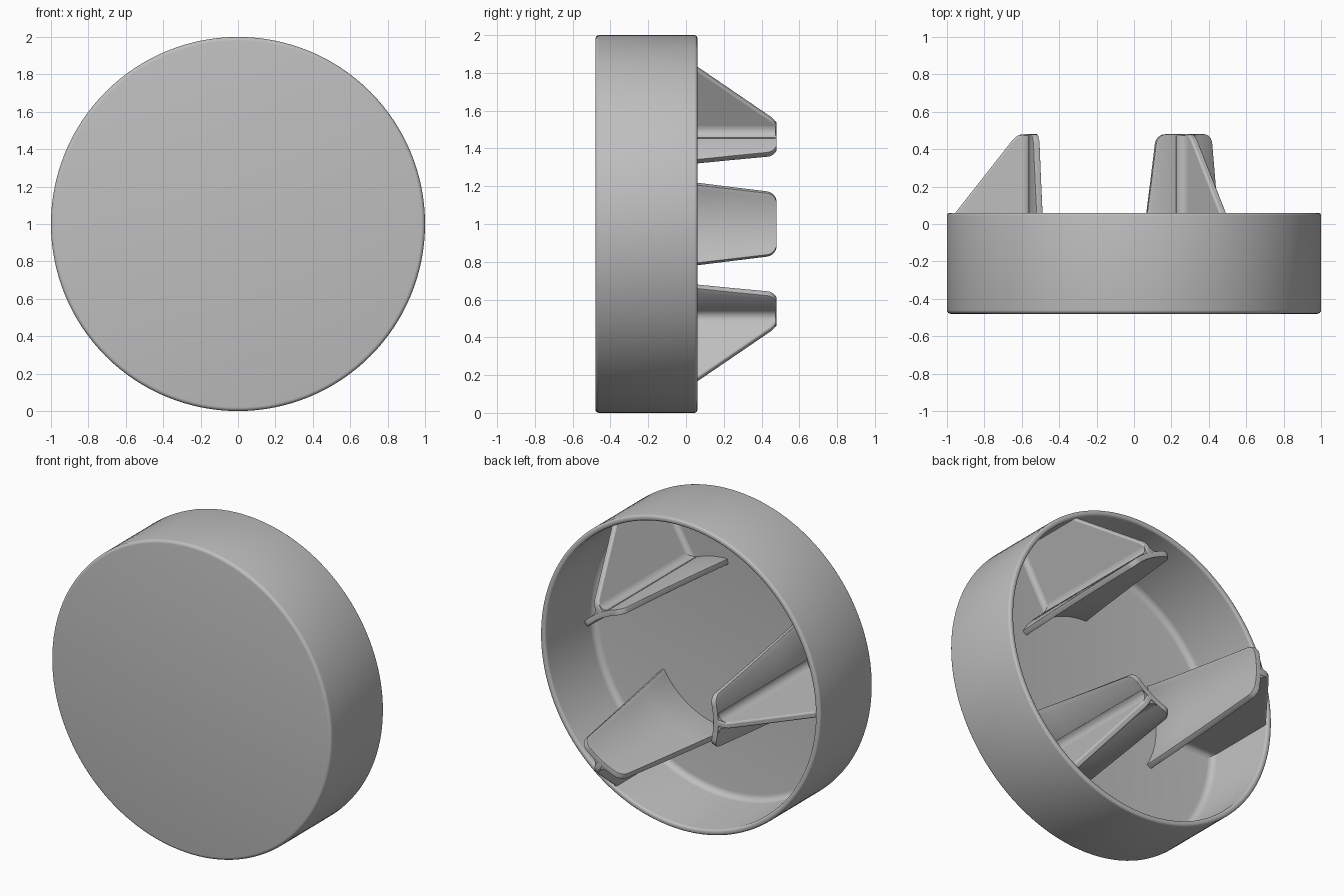
import bpy, bmesh, math
from math import sin, cos, pi, sqrt, asin
from mathutils import Matrix, Vector

cube = bpy.data.objects.get("Cube")
if cube:
    bpy.data.objects.remove(cube, do_unlink=True)

grey = bpy.data.materials.new("grey_plastic")
grey.use_nodes = True
colour = (0.52, 0.52, 0.52, 1)
grey.diffuse_color = colour
grey.node_tree.nodes["Principled BSDF"].inputs["Base Color"].default_value = colour

FRONT, RIM, TIP, FLOOR = -0.48, 0.06, 0.48, -0.43
PLATE_R, PLATE_T, RIB_T = 0.53, 0.035, 0.04


def finish(name, bm, angle=0.0, bevel=0.0, solid=0.0):
    """Turn a bmesh into an object, spun about the cap's axis."""
    bmesh.ops.recalc_face_normals(bm, faces=bm.faces)
    mesh = bpy.data.meshes.new(name)
    bm.to_mesh(mesh)
    bm.free()
    mesh.materials.append(grey)
    obj = bpy.data.objects.new(name, mesh)
    bpy.context.collection.objects.link(obj)
    obj.matrix_world = Matrix.Translation((0, 0, 1)) @ Matrix.Rotation(-angle, 4, 'Y')
    if solid:
        m = obj.modifiers.new("thickness", 'SOLIDIFY')
        m.thickness, m.offset = solid, 0
    if bevel:
        m = obj.modifiers.new("rounding", 'BEVEL')
        m.width, m.segments, m.limit_method = bevel, 3, 'ANGLE'
        m.angle_limit = math.radians(40)
    bpy.ops.object.select_all(action='DESELECT')
    obj.select_set(True)
    bpy.context.view_layer.objects.active = obj
    bpy.ops.object.shade_smooth_by_angle(angle=math.radians(40))
    return obj


def arc(cx, cy, r, start, end, n=5):
    """Points along a circular arc, angles in degrees."""
    angles = [math.radians(start + (end - start) * i / n) for i in range(n + 1)]
    return [(cx + r * cos(a), cy + r * sin(a)) for a in angles]


def prism(points, offset):
    """Extrude a flat polygon along an offset."""
    bm = bmesh.new()
    face = bm.faces.new([bm.verts.new(p) for p in points])
    extruded = bmesh.ops.extrude_face_region(bm, geom=[face])
    verts = [g for g in extruded["geom"] if isinstance(g, bmesh.types.BMVert)]
    bmesh.ops.translate(bm, verts=verts, vec=offset)
    return bm


def cap_body():
    """Round cap, lathed about the y axis."""
    profile = [(0, FRONT)]
    profile += arc(0.98, FRONT + 0.02, 0.02, -90, 0, 4)
    profile += arc(0.985, RIM - 0.015, 0.015, 0, 90, 4)
    profile += arc(0.978, RIM - 0.015, 0.015, 90, 180, 4)
    profile += arc(0.923, FLOOR + 0.04, 0.04, 0, -90, 5)
    profile += [(0, FLOOR)]
    bm = bmesh.new()
    verts = [bm.verts.new((r, y, 0)) for r, y in profile]
    edges = [bm.edges.new(pair) for pair in zip(verts, verts[1:])]
    bmesh.ops.spin(bm, geom=verts + edges, cent=(0, 0, 0), axis=(0, 1, 0),
                   angle=2 * pi, steps=128, use_duplicate=False)
    bmesh.ops.remove_doubles(bm, verts=bm.verts, dist=0.0001)
    finish("cap_body", bm)


def half_width(y, corner=0.05):
    """Tapered clip width with rounded tip corners."""
    w = 0.162 + 0.12 * (TIP - y)
    d = max(0, y - (TIP - corner))
    return w - corner + sqrt(max(0, corner ** 2 - d ** 2))


def clip(label, angle):
    # Curved plate following a circle around the axis
    rows = [FLOOR - 0.02, -0.2, RIM, 0.25]
    rows += [TIP - 0.05 + 0.05 * sin(i * pi / 12) for i in range(7)]
    cols, bm, grid = 16, bmesh.new(), []
    mid = PLATE_R + PLATE_T / 2
    for y in rows:
        span = asin(half_width(y) / mid)
        turns = [span * (2 * i / cols - 1) for i in range(cols + 1)]
        grid.append([bm.verts.new((mid * cos(a), y, mid * sin(a))) for a in turns])
    for low, high in zip(grid, grid[1:]):
        for i in range(cols):
            bm.faces.new((low[i], low[i + 1], high[i + 1], high[i]))
    finish(label + "_clip_plate", bm, angle, bevel=0.01, solid=PLATE_T)

    # Radial rib sloping from the clip tip to the wall
    start = PLATE_R + 0.015
    a, b, c = Vector((0.59, TIP)), Vector((0.63, TIP)), Vector((0.66, TIP - 0.045))
    bend = [a.lerp(b, t / 5).lerp(b.lerp(c, t / 5), t / 5) for t in range(6)]
    outline = [(start, FLOOR - 0.02), (0.975, FLOOR - 0.02), (0.975, RIM - 0.02),
               (0.955, RIM)] + [tuple(p) for p in reversed(bend)] + [(start, TIP)]
    bm = prism([(r, y, -RIB_T / 2) for r, y in outline], (0, 0, RIB_T))
    finish(label + "_clip_rib", bm, angle, bevel=0.01)

    # Concave fillet where rib and plate join
    f, back, edge = 0.045, PLATE_R + PLATE_T, RIB_T / 2
    side = arc(back + f, edge + f, f, 180, 270, 6)
    shape = [(back - 0.01, edge + f)] + side
    shape += [(r, -t) for r, t in reversed(shape)]
    bm = prism([(r, FLOOR - 0.02, t) for r, t in shape], (0, TIP - 0.006 - FLOOR + 0.02, 0))
    finish(label + "_clip_fillet", bm, angle)

    # Soft foot where the rib meets the floor
    f = 0.03
    foot = [(edge + f, FLOOR - 0.01)] + arc(edge + f, FLOOR + f, f, 270, 180, 5)
    foot += [(-t, y) for t, y in reversed(foot)]
    bm = prism([(back, y, t) for t, y in foot], (0.96 - back, 0, 0))
    finish(label + "_clip_foot", bm, angle)


cap_body()
for label, degrees in (("right", 180), ("upper_left", 60), ("lower_left", -60)):
    clip(label, math.radians(degrees))
